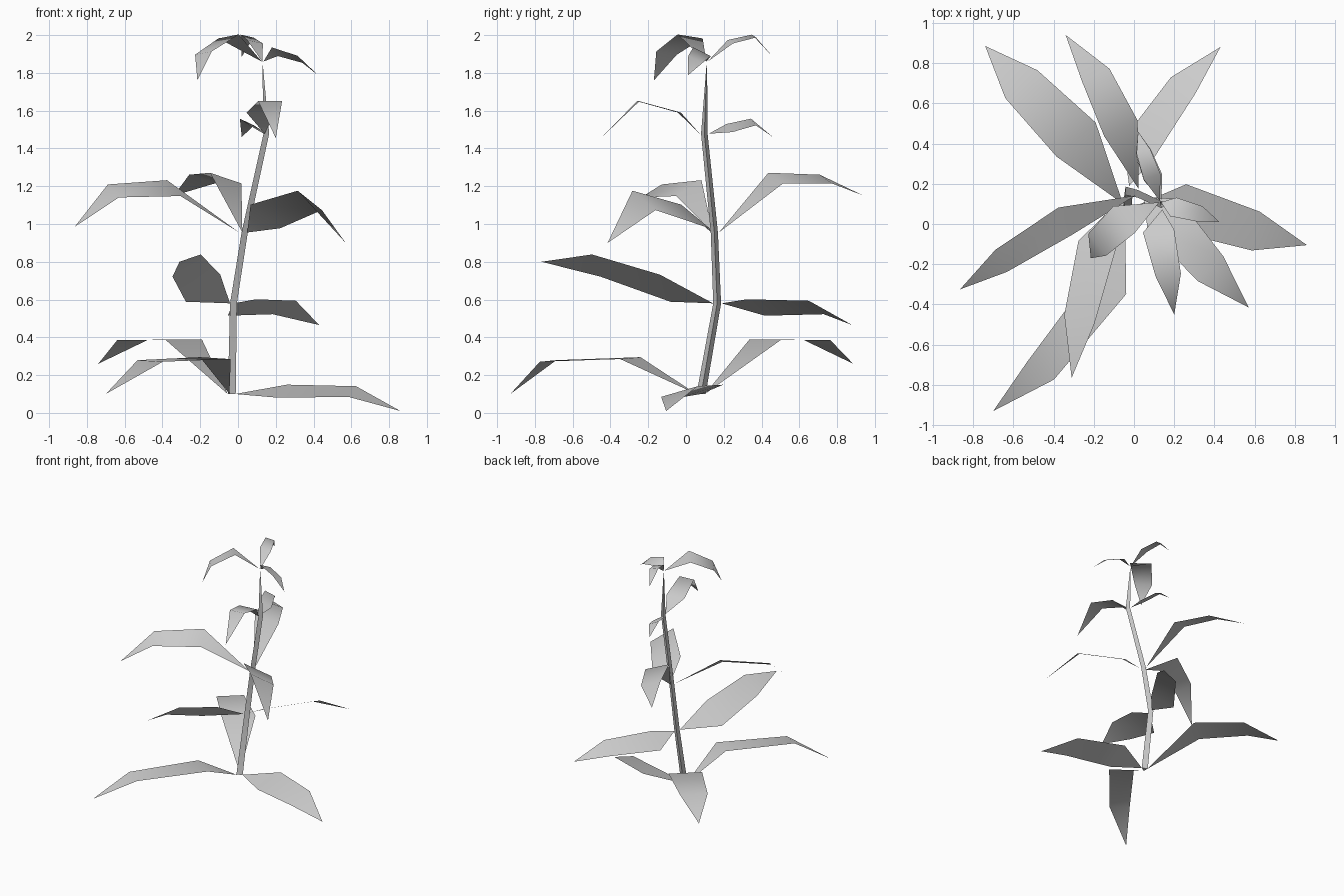
import bpy
import bmesh
from math import cos, sin, pi, radians
from mathutils import Vector

default_cube = bpy.data.objects.get("Cube")
if default_cube:
    bpy.data.objects.remove(default_cube, do_unlink=True)

# Single pale grey material for the whole plant
grey = bpy.data.materials.new("plain_grey")
grey.use_nodes = True
grey.diffuse_color = (0.6, 0.6, 0.6, 1)
grey.node_tree.nodes["Principled BSDF"].inputs["Base Color"].default_value = grey.diffuse_color


def finish(bm, name):
    """Turn a bmesh into a smooth shaded, coloured object."""
    mesh = bpy.data.meshes.new(name)
    bm.to_mesh(mesh)
    bm.free()
    mesh.materials.append(grey)
    obj = bpy.data.objects.new(name, mesh)
    bpy.context.collection.objects.link(obj)
    return obj


# Joints of the stem, where the leaves grow in whorls
root = Vector((-0.04, 0.08, 0.1))
low = Vector((-0.03, 0.165, 0.58))
middle = Vector((0.03, 0.15, 0.955))
high = Vector((0.145, 0.097, 1.478))
crown = Vector((0.13, 0.11, 1.86))


def build_stem(joints, radii):
    """Three-sided tapering stem through the joints."""
    bm = bmesh.new()
    rings = []
    for joint, radius in zip(joints, radii):
        ring = []
        for side in range(3):
            angle = side * 2 * pi / 3
            offset = Vector((cos(angle), sin(angle), 0)) * radius
            ring.append(bm.verts.new(joint + offset))
        rings.append(ring)
    for below, above in zip(rings, rings[1:]):
        for side in range(3):
            after = (side + 1) % 3
            bm.faces.new((below[side], below[after], above[after], above[side]))
    bm.faces.new(reversed(rings[0]))
    bm.faces.new(rings[-1])
    obj = finish(bm, "stem")
    bpy.ops.object.select_all(action="DESELECT")
    obj.select_set(True)
    bpy.context.view_layer.objects.active = obj
    bpy.ops.object.shade_smooth_by_angle()


def leaf(name, joint, inner, outer, tip, width, roll=0):
    """Pointed leaf bent along a midrib; roll tilts its left side up."""
    inner, outer, tip = Vector(inner), Vector(outer), Vector(tip)
    heading = tip - joint
    heading.z = 0
    heading.normalize()
    across = Vector((-heading.y, heading.x, 0)) * cos(radians(roll))
    across.z = sin(radians(roll))
    toward = inner - joint
    toward.z = 0
    start = joint + toward.normalized() * (0.005 if joint is crown else 0.025)

    bm = bmesh.new()
    base_vert, tip_vert = bm.verts.new(start), bm.verts.new(tip)
    pairs = []
    for centre, half in ((inner, width / 2), (outer, width * 0.41)):
        pairs.append((bm.verts.new(centre - across * half),
                      bm.verts.new(centre + across * half)))
    (right_in, left_in), (right_out, left_out) = pairs
    bm.faces.new((base_vert, right_in, left_in))
    bm.faces.new((right_in, right_out, left_out, left_in))
    bm.faces.new((right_out, tip_vert, left_out))
    for face in bm.faces:
        face.smooth = True
    finish(bm, name)


build_stem((root, low, middle, high, crown - Vector((0, 0, 0.02))),
           (0.028, 0.024, 0.022, 0.02, 0.002))

# Bottom whorl
leaf("bottom_leaf_left", root, (0.235, 0.08, 0.115), (0.605, -0.035, 0.113),
     (0.86, -0.105, 0.01), width=0.25, roll=16)
leaf("bottom_leaf_front", root, (-0.12, -0.295, 0.29), (-0.465, -0.73, 0.275),
     (-0.7, -0.93, 0.1), width=0.195, roll=-3)
leaf("bottom_leaf_back", root, (-0.288, 0.42, 0.388), (-0.56, 0.695, 0.385),
     (-0.74, 0.885, 0.26), width=0.258)

# Low pair
leaf("low_leaf_front", low, (-0.185, -0.11, 0.66), (-0.272, -0.475, 0.78),
     (-0.31, -0.765, 0.8), width=0.238, roll=37)
leaf("low_leaf_back", low, (0.02, 0.37, 0.558), (0.245, 0.69, 0.558),
     (0.43, 0.88, 0.465), width=0.198, roll=-26)

# Middle whorl
leaf("middle_leaf_back", middle, (-0.065, 0.475, 1.243), (-0.19, 0.74, 1.238),
     (-0.34, 0.94, 1.15), width=0.192, roll=17)
leaf("middle_leaf_right", middle, (-0.34, 0.015, 1.19), (-0.66, -0.183, 1.175),
     (-0.865, -0.325, 0.985), width=0.173, roll=-29)
leaf("middle_leaf_front", middle, (0.145, 0.05, 1.04), (0.38, -0.222, 1.125),
     (0.57, -0.415, 0.9), width=0.25, roll=-30)

# High pair
leaf("high_leaf_front", high, (0.122, -0.035, 1.59), (0.17, -0.253, 1.65),
     (0.2, -0.45, 1.455), width=0.155)
leaf("high_leaf_back", high, (0.095, 0.23, 1.508), (0.047, 0.357, 1.54),
     (0.02, 0.46, 1.46), width=0.105, roll=24)

# Crown whorl
leaf("crown_leaf_front", crown, (-0.05, 0.022, 1.993), (-0.183, -0.103, 1.905),
     (-0.215, -0.17, 1.76), width=0.172, roll=7)
leaf("crown_leaf_left", crown, (0.195, 0.085, 1.912), (0.328, 0.05, 1.872),
     (0.425, 0.01, 1.787), width=0.108, roll=-25)
leaf("crown_leaf_back", crown, (0.09, 0.235, 1.965), (0.047, 0.36, 1.995),
     (0.02, 0.46, 1.885), width=0.09, roll=12)
